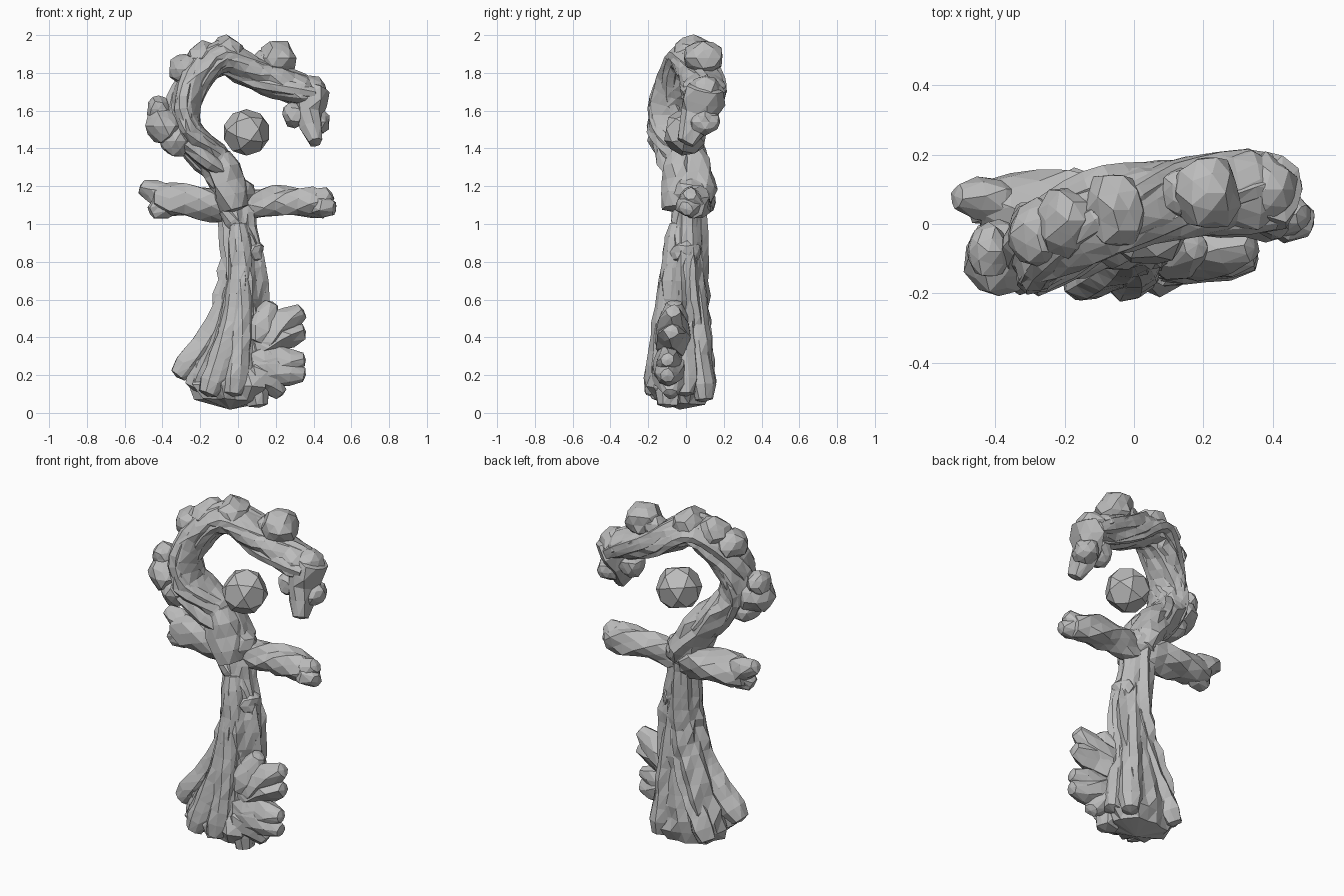
import bpy, bmesh, math, random
from mathutils import Vector, Matrix

if "Cube" in bpy.data.objects:
    bpy.data.objects.remove(bpy.data.objects["Cube"], do_unlink=True)

GREY = (0.5, 0.5, 0.5, 1)
bark = bpy.data.materials.new("grey bark")
bark.use_nodes = True
bark.diffuse_color = GREY
bark.node_tree.nodes["Principled BSDF"].inputs["Base Color"].default_value = GREY
random.seed(7)


def finish(name, bm):
    """Turn the bmesh into a flat-shaded grey object."""
    bmesh.ops.recalc_face_normals(bm, faces=bm.faces)
    mesh = bpy.data.meshes.new(name)
    bm.to_mesh(mesh)
    bm.free()
    mesh.materials.append(bark)
    bpy.context.collection.objects.link(bpy.data.objects.new(name, mesh))


def smooth_path(points, step):
    """Catmull-Rom curve through the points."""
    points = [Vector(point) for point in points]
    first = 2 * points[0] - points[1]
    final = 2 * points[-1] - points[-2]
    padded = [first] + points + [final]
    curve = []
    for before, here, there, after in zip(padded, padded[1:], padded[2:], padded[3:]):
        count = max(2, round((there - here).length / step))
        enter, leave = (there - before) / 2, (after - here) / 2
        for index in range(count):
            t = index / count
            bend = 3 * (there - here) - 2 * enter - leave
            twist = 2 * (here - there) + enter + leave
            curve.append(here + t * (enter + t * (bend + t * twist)))
    return curve + [points[-1]]


def frames(points, step):
    """Yield progress, centre, tangent, sideways and depth axes along a path."""
    curve = smooth_path(points, step)
    last = len(curve) - 1
    for index, centre in enumerate(curve):
        along = (curve[min(index + 1, last)] - curve[max(index - 1, 0)]).normalized()
        across = along.cross(Vector((0, 1, 0))).normalized()
        yield index / last, centre, along, across, across.cross(along)


def limb(name, points, start, end, depth=1, sides=9, twist=1, flare=1, step=0.07):
    """Gnarled tapering tube whose ridges twist around it."""
    ridges = [random.choice((0.85, 1, 1.05, 1.1)) for side in range(sides)]
    bm = bmesh.new()
    rings, caps = [], []
    for t, centre, along, across, deep in frames(points, step):
        radius = end + (start - end) * (1 - t) ** flare
        if t in (0, 1):
            radius *= 0.75
            caps.append(bm.verts.new(centre + along * radius * (t - 0.5) / 2))
        ring = []
        for side, ridge in enumerate(ridges):
            angle = math.tau * side / sides + twist * t
            reach = radius * ridge * random.uniform(0.9, 1.1)
            offset = across * math.cos(angle) + deep * depth * math.sin(angle)
            ring.append(bm.verts.new(centre + offset * reach))
        rings.append(ring)
    for low, high in zip(rings, rings[1:]):
        for side in range(sides):
            bm.faces.new((low[side], low[side - 1], high[side - 1], high[side]))
    for ring, cap in zip((rings[0], rings[-1]), caps):
        for side in range(sides):
            bm.faces.new((ring[side], ring[side - 1], cap))
    bmesh.ops.triangulate(bm, faces=bm.faces)
    finish(name, bm)


def vine(name, points, offset, depth, phase, turn):
    """Thin strand wound around a path."""
    strand = []
    for t, centre, along, across, deep in frames(points, 0.2):
        angle = phase + turn * t
        strand.append(centre + offset * (across * math.cos(angle)
                                         + deep * depth * math.sin(angle)))
    limb(name, strand, 0.05, 0.04, sides=8)


def fork(name, base, tips, start):
    """Stubby branches spreading from one point."""
    for number, tip in enumerate(tips):
        limb(f"{name}_{number}", (base, tip), start, 0.05, sides=8)


def burl(name, centre, radius):
    """Lumpy knot of wood, a little deeper than wide."""
    bm = bmesh.new()
    bmesh.ops.create_icosphere(bm, subdivisions=2, radius=radius)
    for vert in bm.verts:
        vert.co *= random.uniform(0.85, 1.08)
        vert.co.y *= 1.15
    bm.transform(Matrix.Translation(centre))
    finish(name, bm)


# Trunk flaring to the base
limb("trunk", ((-.04, -.03, .06), (-.02, 0, .4), (.03, 0, .7), (-.02, .03, 1.2)),
     .23, .09, depth=.85, sides=18, flare=1.5)
limb("wrapping_root", ((-.07, -.04, 1.08), (.08, 0, .85), (.09, 0, .4)), .05, .06)

# Roots sweeping outwards down the trunk
ROOTS = {
    "side_root": (-.32, -.05, .2),
    "lower_side_root": (-.23, -.09, .13),
    "right_front_root": (-.16, -.16, .1),
    "middle_front_root": (-.03, -.16, .1),
    "left_front_root": (.11, -.1, .04),
    "left_side_root": (.14, 0, .1),
    "right_back_root": (-.2, .09, .1),
    "left_back_root": (.1, .09, .07),
}
for name, foot in ROOTS.items():
    foot = Vector(foot)
    top = Vector((0, foot.y * .3, 1))
    path = []
    for index in range(4):
        t = index / 3
        point = top.lerp(foot, t)
        point.x = foot.x * t * t + .03 * math.sin(math.pi * t)
        path.append(point)
    limb(name, path, .05, .07)

# Stubs on the left of the base
fork("upper_stub", (.09, -.07, .38),
     ((.18, -.06, .58), (.34, -.07, .54), (.35, -.08, .43)), .11)
fork("lower_stub", (.08, -.09, .25),
     ((.35, -.1, .28), (.35, -.1, .2), (.23, -.08, .1)), .11)

# Arms with split ends
SHOULDER = (0, .03, 1.1)
limb("left_arm", (SHOULDER, (.25, .05, 1.12), (.46, .03, 1.1)), .07, .09, twist=3)
fork("left_hand", (.4, .03, 1.1), ((.49, .02, 1.16), (.51, 0, 1.08)), .08)
limb("right_arm", (SHOULDER, (-.2, .05, 1.12), (-.44, .06, 1.13)), .1, .09, twist=-2)
fork("right_hand", (-.35, .06, 1.12), ((-.51, .08, 1.2), (-.46, .04, 1.06)), .08)

# Curling crown with vines wound along it
CROWN = (SHOULDER, (-.1, 0, 1.3), (-.28, -.07, 1.5), (-.27, -.05, 1.7),
         (-.1, .03, 1.88), (.1, .08, 1.79), (.4, .1, 1.68))
limb("crown", CROWN, .09, .08, depth=1.4, sides=14, twist=5)
for number in range(4):
    vine(f"crown_vine_{number}", CROWN[1:], .05, 1.7, number * math.tau / 4, 5)
limb("neck_vine", ((-.02, -.04, 1.08), (-.1, -.04, 1.37)), .1, .08)
limb("drooping_tip", ((.42, .1, 1.72), (.38, .07, 1.58), (.41, 0, 1.43)),
     .1, .05, depth=1.2)

# Burls
BURLS = {
    "top_burl": ((.21, .09, 1.88), .1),
    "top_burl_shoulder": ((.14, .09, 1.86), .07),
    "corner_burl": ((-.28, -.03, 1.82), .09),
    "crest_burl": ((-.19, .01, 1.88), .09),
    "peak_burl": ((-.06, .04, 1.9), .1),
    "side_burl": ((-.39, -.1, 1.52), .1),
    "upper_side_burl": ((-.42, -.08, 1.61), .07),
    "lower_side_burl": ((-.33, -.1, 1.44), .09),
    "crown_end_burl": ((.38, .1, 1.7), .09),
    "tip_burl": ((.3, .07, 1.58), .07),
    "outer_tip_burl": ((.42, .1, 1.54), .07),
    "elbow_burl": ((-.01, .03, 1.16), .1),
    "trunk_burl": ((.07, 0, .85), .07),
}
for name, (centre, radius) in BURLS.items():
    burl(name, centre, radius)

# Floating gem of pentagons and triangles, from the edge middles of an icosahedron
source = bmesh.new()
bmesh.ops.create_icosphere(source, subdivisions=1, radius=1)
gem = bmesh.new()
for edge in source.edges:
    middle = edge.verts[0].co + edge.verts[1].co
    gem.verts.new(middle.normalized() * .125)
source.free()
bmesh.ops.convex_hull(gem, input=gem.verts)
bmesh.ops.dissolve_limit(gem, angle_limit=.05, verts=gem.verts, edges=gem.edges)
gem.transform(Matrix.Translation((.045, 0, 1.485))
              @ Matrix.Rotation(math.radians(80), 4, 'X'))
finish("floating_gem", gem)
